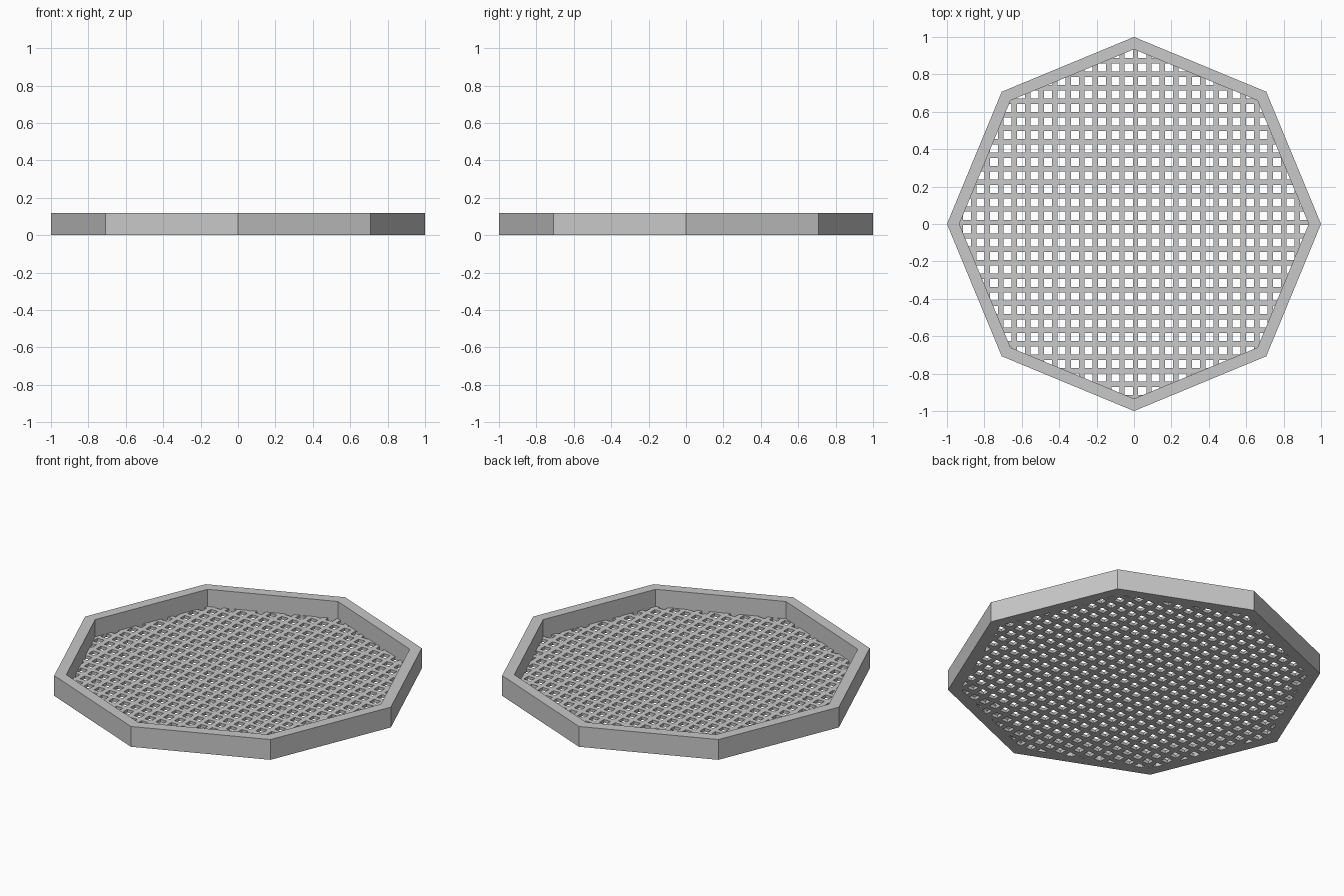
import bpy, bmesh, math
from mathutils import Vector

cube = bpy.data.objects.get("Cube")
if cube:
    bpy.data.objects.remove(cube, do_unlink=True)

SIDES = 8
OUTER, INNER = 1.0, 0.934
HEIGHT, FLOOR = 0.12, 0.018
PITCH, HOLE, OFFSET = 0.072, 0.043, 0.044   # hole spacing, width, centre of first hole

grey = bpy.data.materials.new("light grey")
grey.use_nodes = True
colour = (0.58, 0.58, 0.58, 1)
grey.diffuse_color = colour
grey.node_tree.nodes["Principled BSDF"].inputs["Base Color"].default_value = colour


def finish(bm, name):
    bmesh.ops.recalc_face_normals(bm, faces=bm.faces[:])
    mesh = bpy.data.meshes.new(name)
    bm.to_mesh(mesh)
    bm.free()
    mesh.materials.append(grey)
    obj = bpy.data.objects.new(name, mesh)
    bpy.context.collection.objects.link(obj)
    return obj


def extrude_up(bm, height):
    top = bmesh.ops.extrude_face_region(bm, geom=bm.faces[:], use_keep_orig=True)["geom"]
    verts = [v for v in top if isinstance(v, bmesh.types.BMVert)]
    bmesh.ops.translate(bm, verts=verts, vec=(0, 0, height))


def direction(step):
    a = step * math.tau / SIDES
    return Vector((math.cos(a), math.sin(a), 0))


# Octagonal rim: flat ring raised to full height
bm = bmesh.new()
outer = [bm.verts.new(direction(i) * OUTER) for i in range(SIDES)]
inner = [bm.verts.new(direction(i) * INNER) for i in range(SIDES)]
for i in range(SIDES):
    j = (i + 1) % SIDES
    bm.faces.new((outer[i], outer[j], inner[j], inner[i]))
extrude_up(bm, HEIGHT)
finish(bm, "rim")

# Perforated floor: lattice of cells with the holes left out
bm = bmesh.new()
lines = []
for k in range(-16, 16):
    centre = OFFSET + k * PITCH
    lines += [centre - HOLE / 2, centre + HOLE / 2]
grid = [[bm.verts.new((x, y, 0)) for y in lines] for x in lines]
for i in range(len(lines) - 1):
    for j in range(len(lines) - 1):
        if i % 2 == 0 and j % 2 == 0:
            continue
        bm.faces.new((grid[i][j], grid[i + 1][j], grid[i + 1][j + 1], grid[i][j + 1]))

# Trim the lattice to the inside of the rim, then thicken it
apothem = INNER * math.cos(math.pi / SIDES)
for i in range(SIDES):
    n = direction(i + 0.5)
    bmesh.ops.bisect_plane(bm, geom=bm.verts[:] + bm.edges[:] + bm.faces[:],
                           plane_co=n * apothem, plane_no=n, clear_outer=True)
extrude_up(bm, FLOOR)
finish(bm, "mesh_floor")
